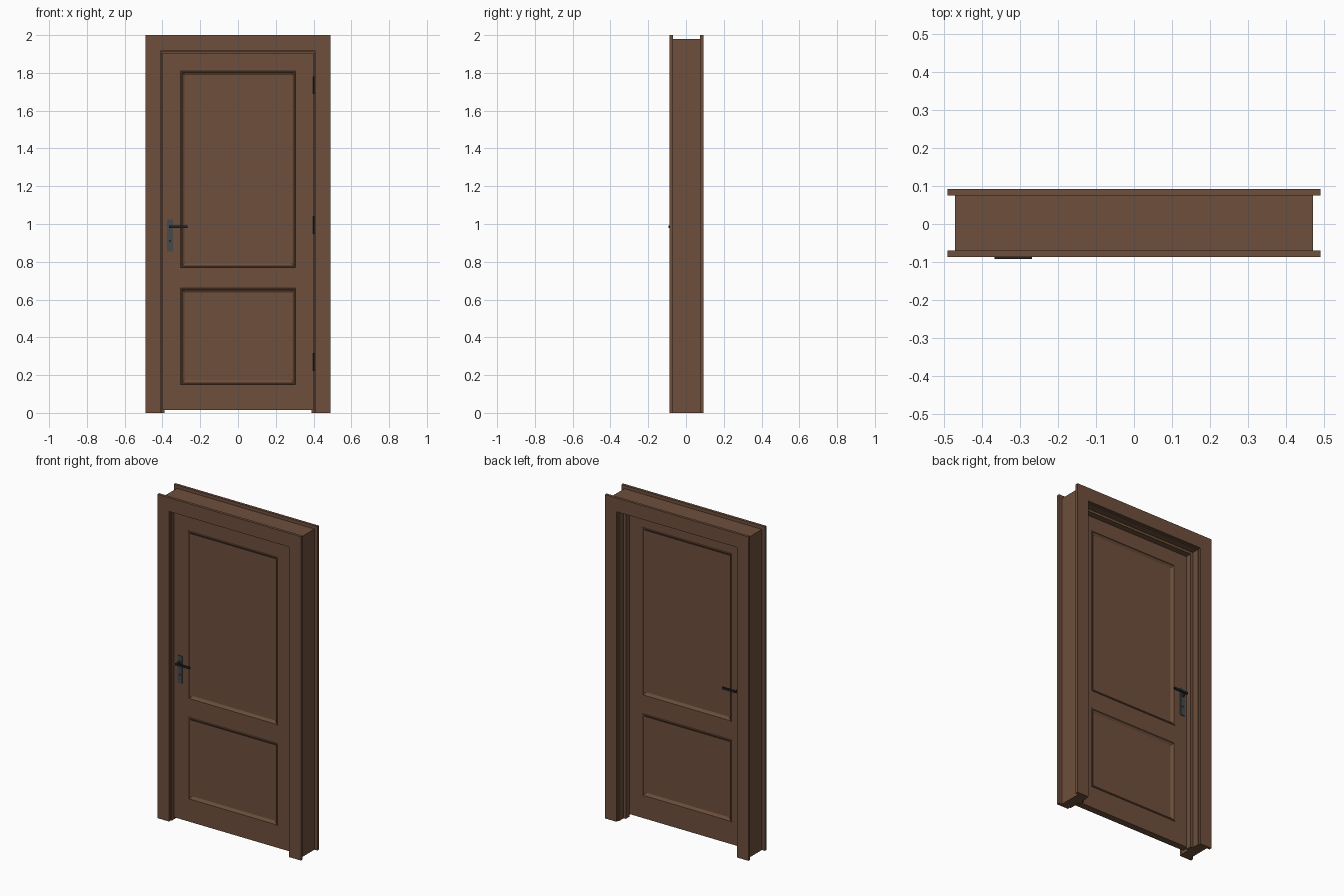
import bpy, bmesh, math
from mathutils import Matrix, Vector

if "Cube" in bpy.data.objects:
    bpy.data.objects.remove(bpy.data.objects["Cube"], do_unlink=True)


def material(name, rgb):
    m = bpy.data.materials.new(name)
    m.use_nodes = True
    m.diffuse_color = (*rgb, 1)
    m.node_tree.nodes["Principled BSDF"].inputs["Base Color"].default_value = (*rgb, 1)
    return m


WOOD = material("brown wood", (0.155, 0.078, 0.045))
METAL = material("dark steel", (0.062, 0.066, 0.07))
BLACK = material("blackened metal", (0.014, 0.019, 0.022))


def finish(name, bm, mat, smooth=False):
    bmesh.ops.recalc_face_normals(bm, faces=bm.faces)
    me = bpy.data.meshes.new(name)
    bm.to_mesh(me)
    bm.free()
    me.materials.append(mat)
    ob = bpy.data.objects.new(name, me)
    bpy.context.collection.objects.link(ob)
    if smooth:
        bpy.ops.object.select_all(action="DESELECT")
        ob.select_set(True)
        bpy.context.view_layer.objects.active = ob
        bpy.ops.object.shade_smooth_by_angle()
    return ob


def box(name, x, y, z, mat=WOOD):
    bm = bmesh.new()
    bmesh.ops.create_cube(bm, size=1)
    for v in bm.verts:
        v.co = [r[0] if c < 0 else r[1] for r, c in zip((x, y, z), v.co)]
    return finish(name, bm, mat)


def slab(name, outline, y0, y1, mat=WOOD):
    # outline in x and z, pushed through from y0 to y1
    bm = bmesh.new()
    face = bm.faces.new([bm.verts.new((x, y0, z)) for x, z in outline])
    out = bmesh.ops.extrude_face_region(bm, geom=[face])["geom"]
    for v in out:
        if isinstance(v, bmesh.types.BMVert):
            v.co.y = y1
    return finish(name, bm, mat)


def rod(name, start, end, radius, mat):
    a, b = Vector(start), Vector(end)
    bm = bmesh.new()
    turn = (b - a).to_track_quat("Z", "Y").to_matrix().to_4x4()
    bmesh.ops.create_cone(bm, cap_ends=True, segments=16, radius1=radius, radius2=radius,
                          depth=(b - a).length,
                          matrix=Matrix.Translation((a + b) / 2) @ turn)
    return finish(name, bm, mat, True)


# Mitred architraves on both sides of the wall
W, H = 0.49, 2.0
IN, TOP = 0.411, 1.915
for place, y0, y1 in (("front", -0.087, -0.07), ("back", 0.075, 0.0915)):
    for side, s in (("left", 1), ("right", -1)):
        slab(f"{place}_architrave_{side}",
             [(s * W, 0), (s * W, H), (s * IN, TOP), (s * IN, 0)], y0, y1)
    slab(f"{place}_architrave_head", [(-W, H), (W, H), (IN, TOP), (-IN, TOP)], y0, y1)

# Jambs, head jamb and door stops
JY = (-0.07, 0.075)
STOP = (-0.007, 0.03)
for side, s in (("left", 1), ("right", -1)):
    box(f"jamb_{side}", sorted((s * 0.405, s * 0.47)), JY, (0, 1.915))
    box(f"door_stop_{side}", sorted((s * 0.39, s * 0.405)), STOP, (0, 1.91))
box("jamb_head", (-0.47, 0.47), JY, (1.91, 1.98))
box("door_stop_head", (-0.405, 0.405), STOP, (1.895, 1.91))

# Door leaf: stiles and rails around two openings
FRONT, BACK = -0.05, -0.008
PX = 0.305
PANELS = {"lower": (0.15, 0.66), "upper": (0.77, 1.81)}
for side, s in (("left", 1), ("right", -1)):
    box(f"door_stile_{side}", sorted((s * PX, s * 0.401)), (FRONT, BACK), (0.015, 1.906))
for name, z in (("bottom", (0.015, 0.15)), ("middle", (0.66, 0.77)), ("top", (1.81, 1.906))):
    box(f"door_rail_{name}", (-PX, PX), (FRONT, BACK), z)

# Recessed panels framed by a raised lip and a sloped moulding
PROFILE = [(0, 0), (0.002, -0.004), (0.008, -0.004), (0.011, 0.003), (0.022, 0.01)]
for name, (z0, z1) in PANELS.items():
    for place, y, inward in (("front", FRONT, 1), ("back", BACK, -1)):
        bm = bmesh.new()
        rings = []
        for inset, depth in PROFILE:
            x, lo, hi = PX - inset, z0 + inset, z1 - inset
            rings.append([bm.verts.new((px, y + inward * depth, pz))
                          for px, pz in ((-x, lo), (x, lo), (x, hi), (-x, hi))])
        for a, b in zip(rings, rings[1:]):
            for i in range(4):
                j = (i + 1) % 4
                bm.faces.new((a[i], a[j], b[j], b[i]))
        middle = bm.faces.new(rings[-1])
        middle.normal_update()
        ob = finish(f"{name}_panel_{place}", bm, WOOD)
        # face the panel outwards
        if ob.data.polygons[-1].normal.y * inward > 0:
            ob.data.flip_normals()

# Lever handles, plates and keyholes on both faces
HX, HZ = -0.36, 0.985
for place, y, out in (("front", FRONT, -1), ("back", BACK, 1)):
    box(f"{place}_handle_plate", (HX - 0.015, HX + 0.015),
        sorted((y, y + out * 0.005)), (0.855, 1.025), METAL)
    rod(f"{place}_handle_collar", (HX, y, HZ), (HX, y + out * 0.012, HZ), 0.011, METAL)
    rod(f"{place}_handle_neck", (HX, y, HZ), (HX, y + out * 0.041, HZ), 0.006, BLACK)
    box(f"{place}_handle_lever", (HX - 0.006, -0.268),
        sorted((y + out * 0.031, y + out * 0.0415)), (HZ - 0.006, HZ + 0.006), BLACK)
    rod(f"{place}_keyhole", (HX, y, 0.91), (HX, y + out * 0.0065, 0.91), 0.006, BLACK)

# Hinge knuckles
for name, z in (("bottom", 0.27), ("middle", 0.995), ("top", 1.735)):
    rod(f"{name}_hinge", (0.404, -0.053, z - 0.047), (0.404, -0.053, z + 0.047), 0.006, BLACK)
